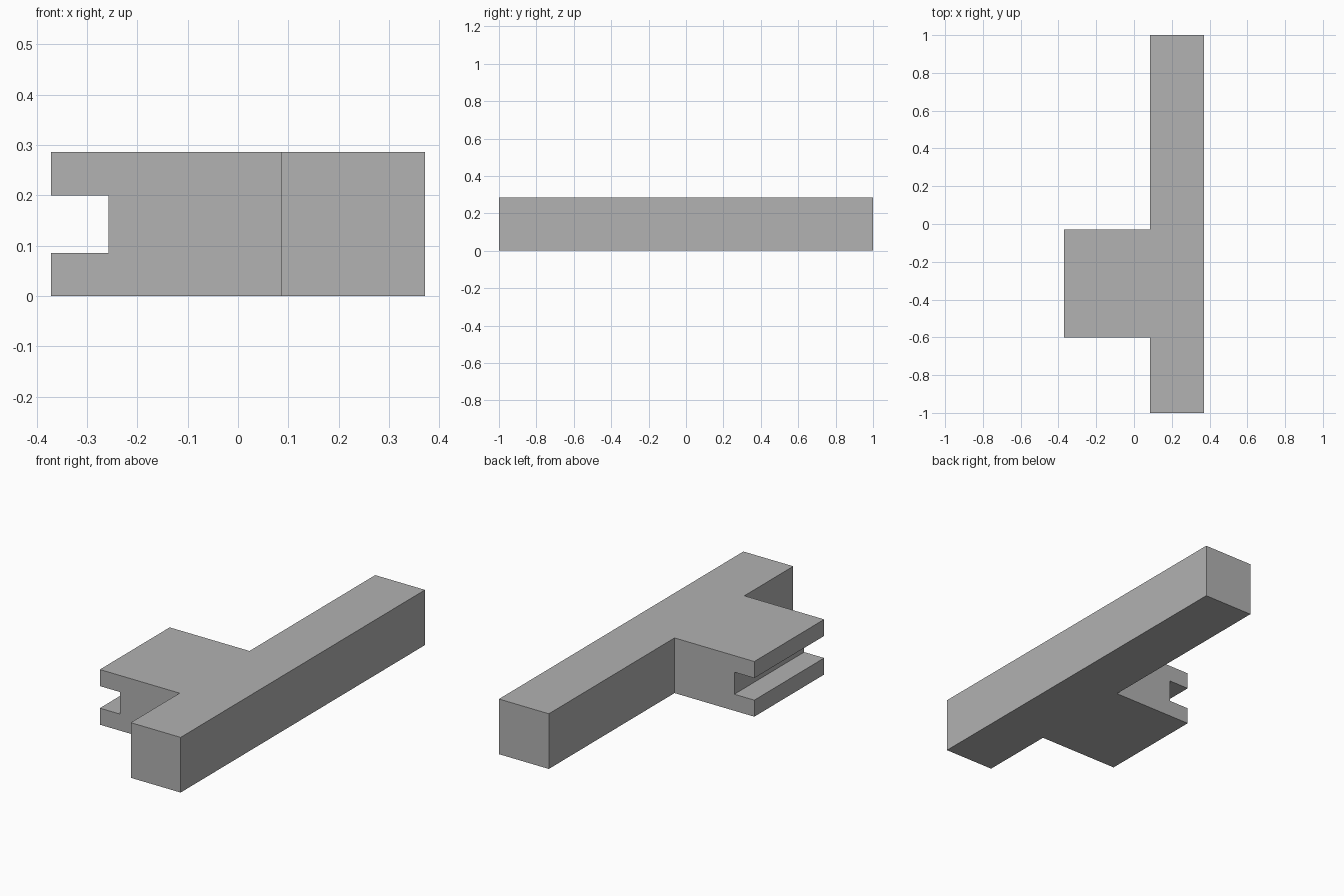
import bpy
import bmesh

if "Cube" in bpy.data.objects:
    bpy.data.objects.remove(bpy.data.objects["Cube"])

U = 2 / 7                      # bar thickness
BAR_L, BAR_R = 0.3 * U, 1.3 * U
ARM_L = -1.3 * U
ARM_FRONT, ARM_BACK = -0.6, -0.6 + 2 * U

grey = bpy.data.materials.new("plain grey")
grey.diffuse_color = (0.445, 0.445, 0.445, 1)
grey.use_nodes = True
grey.node_tree.nodes["Principled BSDF"].inputs["Base Color"].default_value = grey.diffuse_color


def prism(name, outline, z0, z1):
    """Extrude an xy outline (counter-clockwise) from z0 to z1."""
    bm = bmesh.new()
    face = bm.faces.new([bm.verts.new((x, y, z0)) for x, y in outline])
    ext = bmesh.ops.extrude_face_region(bm, geom=[face], use_keep_orig=True)
    top = [v for v in ext["geom"] if isinstance(v, bmesh.types.BMVert)]
    bmesh.ops.translate(bm, verts=top, vec=(0, 0, z1 - z0))
    bmesh.ops.recalc_face_normals(bm, faces=bm.faces)
    mesh = bpy.data.meshes.new(name)
    bm.to_mesh(mesh)
    bm.free()
    mesh.materials.append(grey)
    obj = bpy.data.objects.new(name, mesh)
    bpy.context.collection.objects.link(obj)
    return obj


# Long bar with a wide side arm, as one solid
body = prism("bar_with_side_arm", [
    (BAR_L, -1), (BAR_R, -1), (BAR_R, 1), (BAR_L, 1),
    (BAR_L, ARM_BACK), (ARM_L, ARM_BACK), (ARM_L, ARM_FRONT), (BAR_L, ARM_FRONT),
], 0, U)

# Groove along the outer end of the arm
x0, x1 = ARM_L - 0.1, -0.9 * U
y0, y1 = ARM_FRONT - 0.1, ARM_BACK + 0.1
cutter = prism("groove_cutter", [(x0, y0), (x1, y0), (x1, y1), (x0, y1)], 0.3 * U, 0.7 * U)
cutter.hide_render = True
cutter.hide_set(True)

cut = body.modifiers.new("groove", 'BOOLEAN')
cut.operation = 'DIFFERENCE'
cut.solver = 'EXACT'
cut.object = cutter
